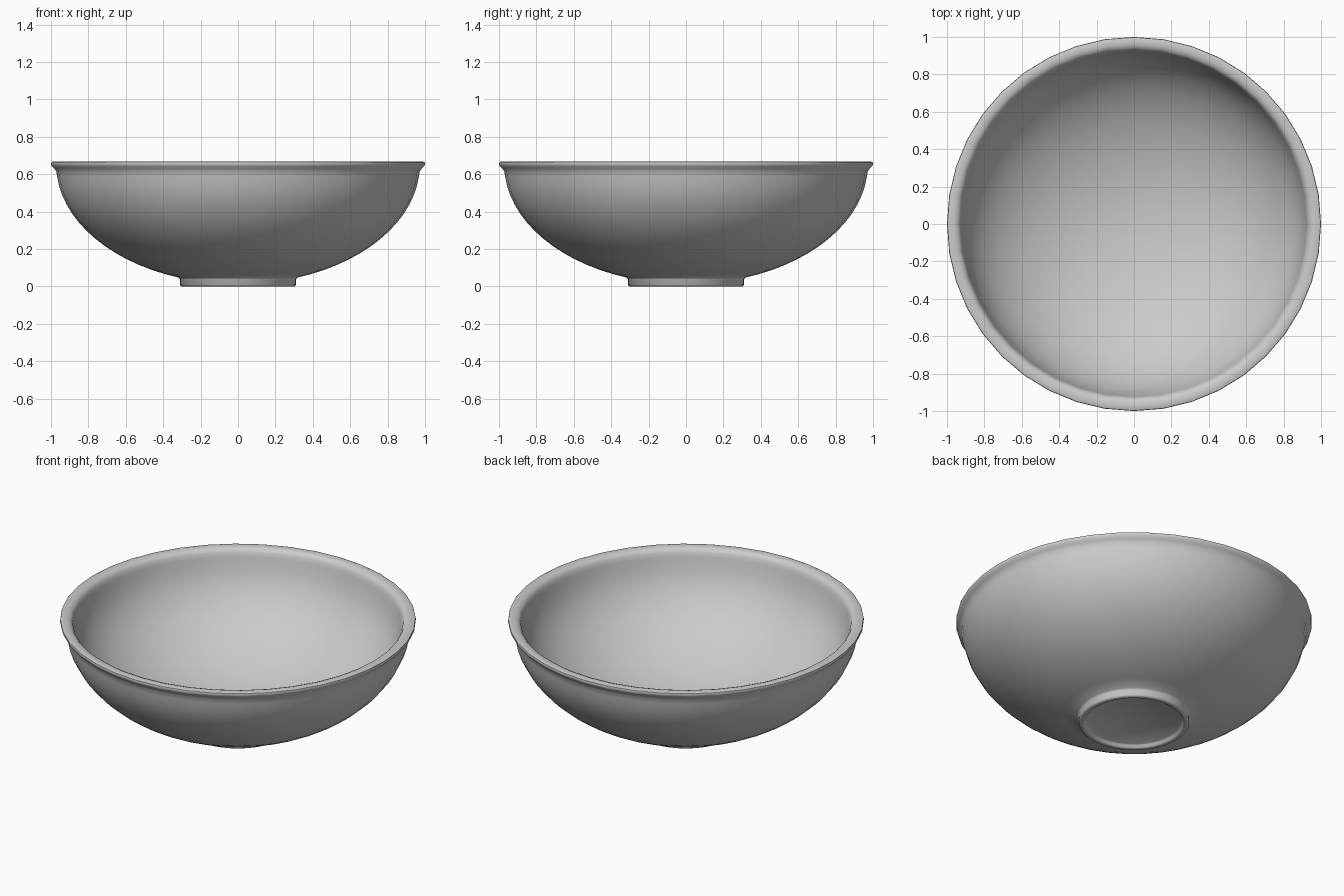
import bpy, bmesh, math

if "Cube" in bpy.data.objects:
    bpy.data.objects.remove(bpy.data.objects["Cube"])

SEGMENTS = 40


def arc(a, b, zc, r0, r1, n):
    """Points on a half-ellipse wall, from radius r0 to radius r1."""
    t0, t1 = math.asin(r0 / a), math.asin(r1 / a)
    pts = []
    for i in range(n + 1):
        t = t0 + (t1 - t0) * i / n
        pts.append((a * math.sin(t), zc - b * math.cos(t)))
    return pts


# Closed profile: underside and foot ring, outer wall, flared rim, inner wall
foot = [(0, 0.02), (0.265, 0.02), (0.273, 0.015), (0.278, 0.004), (0.286, 0.0),
        (0.302, 0.0), (0.311, 0.008), (0.311, 0.038)]
outer = arc(0.972, 0.638, 0.65, 0.32, 0.967, 14)
rim = [(0.972, 0.615), (0.984, 0.632), (0.997, 0.645), (1.0, 0.655),
       (0.998, 0.664), (0.988, 0.668), (0.96, 0.667), (0.942, 0.66),
       (0.93, 0.645), (0.924, 0.62)]
inner = arc(0.922, 0.59, 0.65, 0.917, 0.0, 16)
profile = foot + outer + rim + inner

# Bowl: spin the profile around z
bm = bmesh.new()
verts = [bm.verts.new((r, 0, z)) for r, z in profile]
edges = [bm.edges.new(pair) for pair in zip(verts, verts[1:])]
bmesh.ops.spin(bm, geom=verts + edges, cent=(0, 0, 0), axis=(0, 0, 1),
               angle=math.tau, steps=SEGMENTS, use_duplicate=False)
bmesh.ops.remove_doubles(bm, verts=bm.verts, dist=0.0005)
bmesh.ops.recalc_face_normals(bm, faces=bm.faces)
mesh = bpy.data.meshes.new("bowl")
bm.to_mesh(mesh)
bm.free()
bowl = bpy.data.objects.new("bowl", mesh)
bpy.context.collection.objects.link(bowl)
bpy.context.view_layer.objects.active = bowl
bowl.select_set(True)
bpy.ops.object.shade_smooth_by_angle(angle=math.radians(50))
